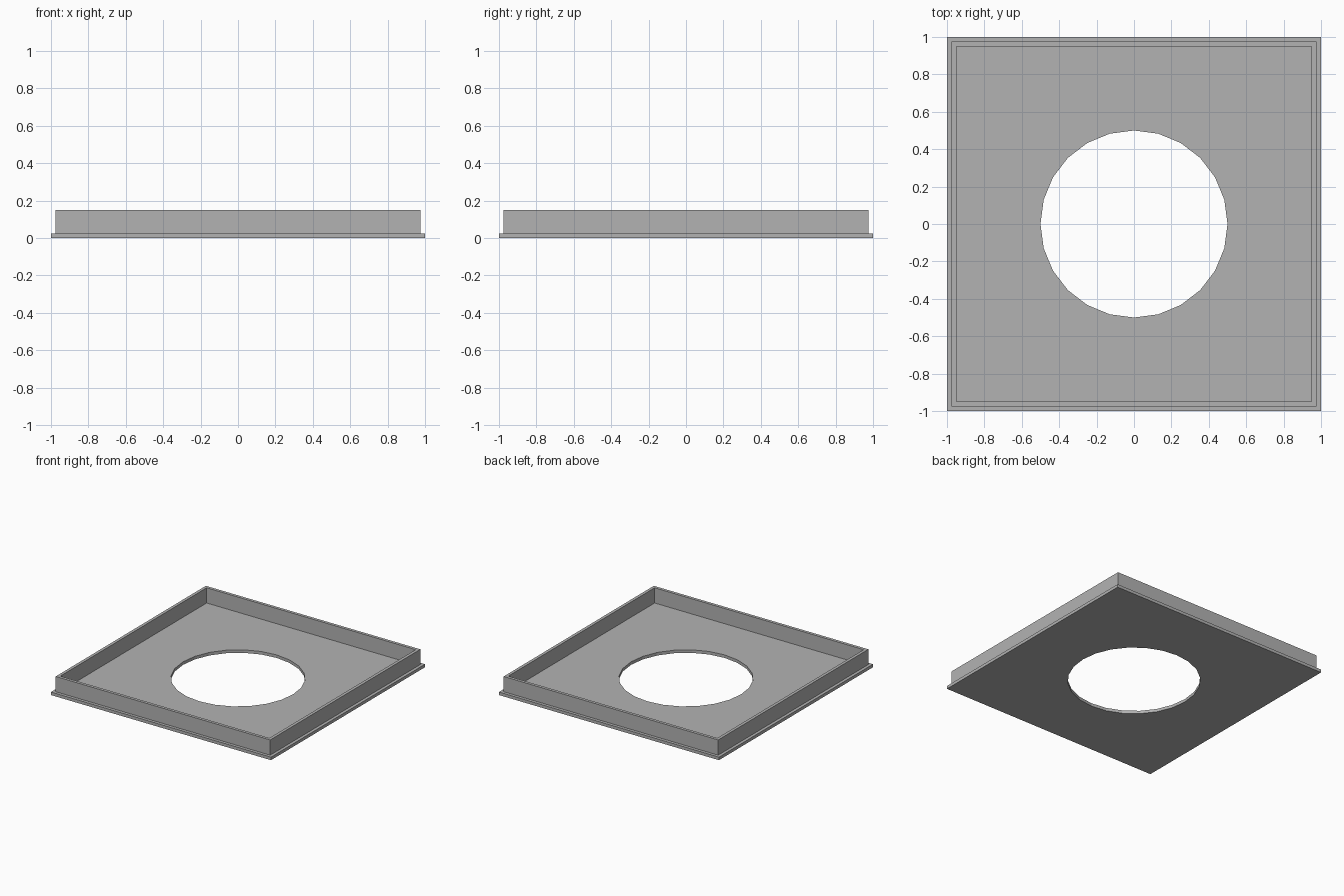
import bpy
import bmesh
from math import cos, sin, pi

cube = bpy.data.objects.get("Cube")
if cube:
    bpy.data.objects.remove(cube, do_unlink=True)

# Single plain grey
GREY = (0.45, 0.45, 0.45, 1.0)
grey = bpy.data.materials.new("plain_grey")
grey.use_nodes = True
grey.diffuse_color = GREY
grey.node_tree.nodes["Principled BSDF"].inputs["Base Color"].default_value = GREY

SIDES = 24
HOLE = 0.5
PLATE_TOP, RIM_TOP = 0.025, 0.15


def circle(r):
    return [(r * cos(2 * pi * i / SIDES), r * sin(2 * pi * i / SIDES)) for i in range(SIDES)]


def square(h):
    return [(h, h), (-h, h), (-h, -h), (h, -h)]


def ring_object(name, outer, inner, z0, z1):
    """Solid slab between an outer and an inner outline."""
    bm = bmesh.new()
    edges = []
    for outline in (outer, inner):
        verts = [bm.verts.new((x, y, z0)) for x, y in outline]
        edges += [bm.edges.new((a, b)) for a, b in zip(verts, verts[1:] + verts[:1])]
    bmesh.ops.triangle_fill(bm, edges=edges, use_beauty=True)
    bottom = bm.faces[:]
    top = bmesh.ops.extrude_face_region(bm, geom=bottom, use_keep_orig=True)["geom"]
    bmesh.ops.translate(bm, vec=(0, 0, z1 - z0),
                        verts=[v for v in top if isinstance(v, bmesh.types.BMVert)])
    bmesh.ops.recalc_face_normals(bm, faces=bm.faces[:])
    mesh = bpy.data.meshes.new(name)
    bm.to_mesh(mesh)
    bm.free()
    mesh.materials.append(grey)
    obj = bpy.data.objects.new(name, mesh)
    bpy.context.collection.objects.link(obj)
    return obj


# Flat base with the round opening, and the upright rim set in from its edge
ring_object("base_plate", square(1.0), circle(HOLE), 0.0, PLATE_TOP)
ring_object("raised_rim", square(0.975), square(0.95), PLATE_TOP, RIM_TOP)
